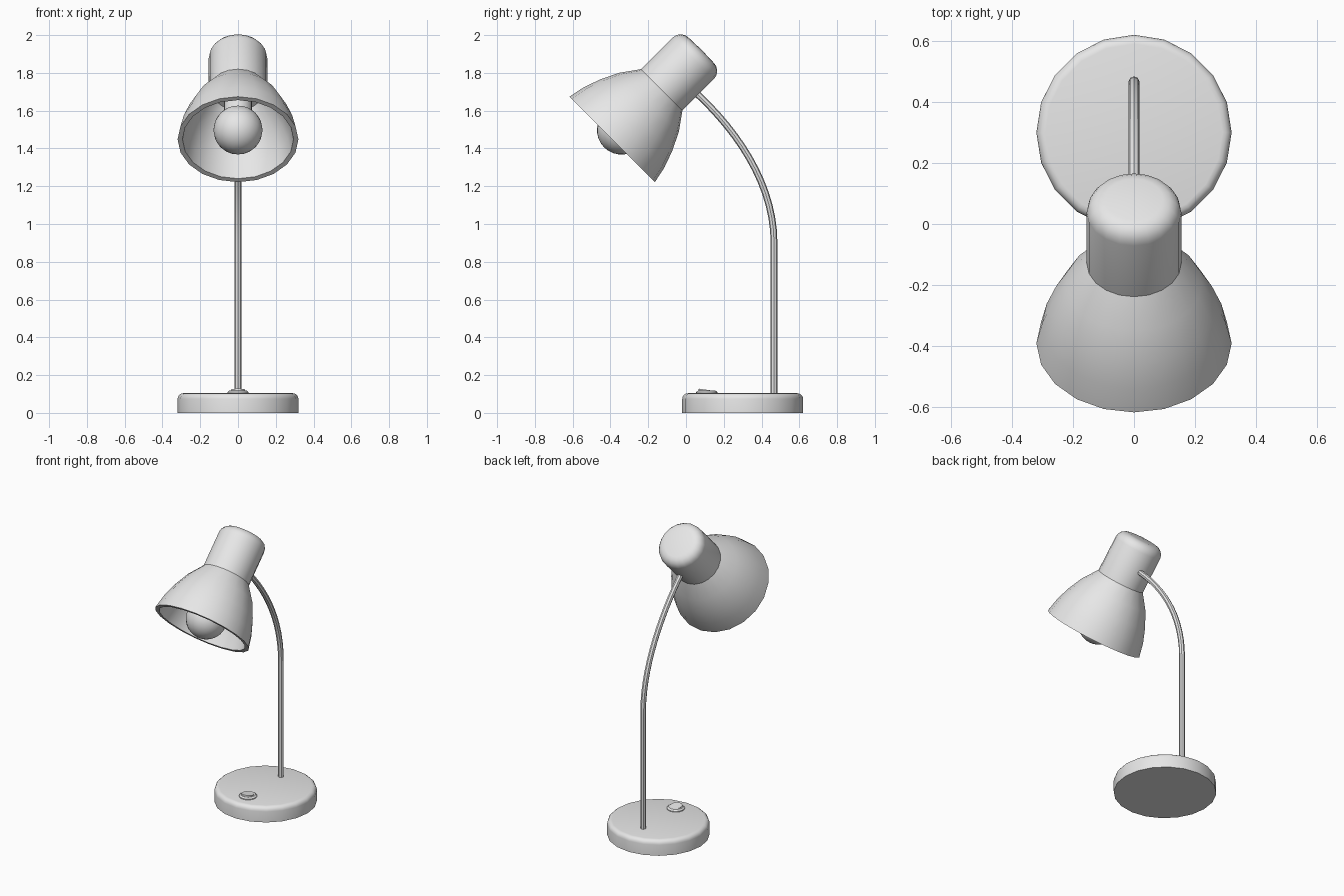
import bpy, bmesh
from math import sin, cos, pi, radians

cube = bpy.data.objects.get("Cube")
if cube:
    bpy.data.objects.remove(cube, do_unlink=True)

# One plain grey for the whole lamp
grey = bpy.data.materials.new("light grey")
grey.use_nodes = True
colour = (0.8, 0.8, 0.8, 1)
grey.diffuse_color = colour
grey.node_tree.nodes["Principled BSDF"].inputs["Base Color"].default_value = colour


def smooth(obj):
    bpy.ops.object.select_all(action='DESELECT')
    obj.select_set(True)
    bpy.context.view_layer.objects.active = obj
    bpy.ops.object.shade_smooth_by_angle(angle=radians(35))


def arc(r, z, radius, steps=4):
    """Quarter-round corner from the side wall up to the top."""
    return [(r + radius * cos(i * pi / 2 / steps), z + radius * sin(i * pi / 2 / steps))
            for i in range(steps + 1)]


def lathe(name, profile, location, tilt=0, sides=20):
    """Revolve (radius, height) points about the local z axis."""
    bm = bmesh.new()
    rings = []
    for r, z in profile:
        if r == 0:
            rings.append([bm.verts.new((0, 0, z))] * sides)
        else:
            rings.append([bm.verts.new((r * cos(2 * pi * i / sides), r * sin(2 * pi * i / sides), z))
                          for i in range(sides)])
    for low, high in zip(rings, rings[1:]):
        for i in range(sides):
            j = (i + 1) % sides
            corners = list(dict.fromkeys((low[i], low[j], high[j], high[i])))
            bm.faces.new(corners)
    bmesh.ops.recalc_face_normals(bm, faces=bm.faces)
    mesh = bpy.data.meshes.new(name)
    bm.to_mesh(mesh)
    bm.free()
    mesh.materials.append(grey)
    obj = bpy.data.objects.new(name, mesh)
    bpy.context.collection.objects.link(obj)
    obj.location = location
    obj.rotation_euler.x = tilt
    smooth(obj)
    return obj


# Round weighted base
lathe("base", [(0, 0), (0.32, 0)] + arc(0.29, 0.074, 0.03) + [(0, 0.105)], (0, 0.3, 0))

# Switch: low collar with a tilted rocker
lathe("switch_collar", [(0, 0.095), (0.056, 0.095), (0.056, 0.11), (0.046, 0.118), (0, 0.118)],
      (0, 0.11, 0))
lathe("switch_rocker", [(0, -0.012), (0.038, -0.012), (0.038, 0.004), (0, 0.004)],
      (0, 0.105, 0.119), radians(-8))

# Bent stem
path = bpy.data.curves.new("stem", 'CURVE')
path.dimensions = '3D'
path.bevel_depth = 0.018
path.bevel_resolution = 2
path.resolution_u = 14
path.use_fill_caps = True
spline = path.splines.new('BEZIER')
spline.bezier_points.add(2)
stem_points = [  # position, handle before, handle after, as (y, z)
    ((0.466, 0.09), (0.466, 0), (0.466, 0.3)),
    ((0.466, 0.9), (0.466, 0.7), (0.466, 1.22)),
    ((0.03, 1.715), (0.26, 1.51), (0, 1.74)),
]
for point, (co, before, after) in zip(spline.bezier_points, stem_points):
    point.handle_left_type = point.handle_right_type = 'FREE'
    point.co = (0, *co)
    point.handle_left = (0, *before)
    point.handle_right = (0, *after)
path.materials.append(grey)
stem = bpy.data.objects.new("stem", path)
bpy.context.collection.objects.link(stem)
bpy.ops.object.select_all(action='DESELECT')
stem.select_set(True)
bpy.context.view_layer.objects.active = stem
bpy.ops.object.convert(target='MESH')
smooth(bpy.context.view_layer.objects.active)

# Lamp head: every part shares the axis through the middle of the rim
rim = (0, -0.391, 1.448)
lean = radians(-45)
outer = [(0.32, 0), (0.301, 0.09), (0.269, 0.18), (0.222, 0.277), (0.155, 0.371)]
inner = [(0, 0.358), (0.137, 0.358), (0.2, 0.267), (0.246, 0.175), (0.277, 0.088), (0.294, 0)]
lathe("shade", inner + outer, rim, lean)
lathe("head_cap", [(0, 0.371), (0.155, 0.371)] + arc(0.095, 0.607, 0.06) + [(0, 0.67)], rim, lean)

# Bulb and its socket
lathe("bulb_socket", [(0, 0.15), (0.075, 0.15), (0.075, 0.365), (0, 0.365)], rim, lean)
globe = [(0.13 * sin(pi * i / 14), 0.07 - 0.13 * cos(pi * i / 14)) for i in range(1, 14)]
lathe("bulb", [(0, -0.06)] + globe + [(0, 0.2)], rim, lean)
